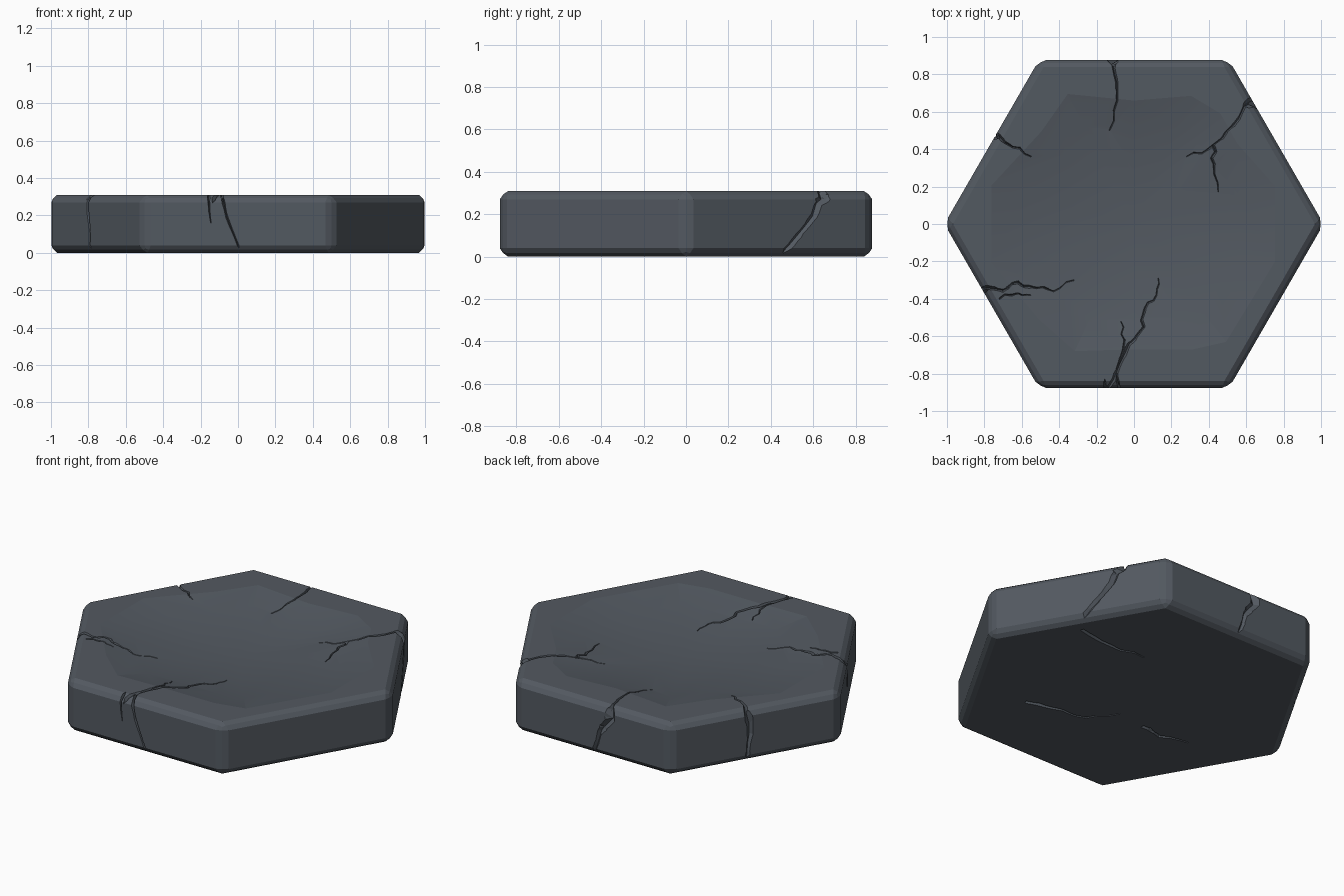
import bpy, bmesh, math, random
from mathutils import Vector
from mathutils.bvhtree import BVHTree

if "Cube" in bpy.data.objects:
    bpy.data.objects.remove(bpy.data.objects["Cube"])

random.seed(4)
H, R = 0.31, 1.014
stone = bpy.data.materials.new("slate grey")
stone.diffuse_color = (0.086, 0.1, 0.119, 1)
stone.use_nodes = True
stone.node_tree.nodes["Principled BSDF"].inputs["Base Color"].default_value = stone.diffuse_color


def make(name, bm):
    bmesh.ops.recalc_face_normals(bm, faces=bm.faces)
    me = bpy.data.meshes.new(name)
    bm.to_mesh(me)
    bm.free()
    ob = bpy.data.objects.new(name, me)
    bpy.context.collection.objects.link(ob)
    return ob


def cut(target, cutter):
    bpy.context.view_layer.objects.active = target
    m = target.modifiers.new("cut", 'BOOLEAN')
    m.operation, m.solver, m.object = 'DIFFERENCE', 'EXACT', cutter
    bpy.ops.object.modifier_apply(modifier=m.name)
    bpy.data.objects.remove(cutter)


# hexagonal slab with worn edges
bm = bmesh.new()
hexa = [(R * math.cos(i * math.pi / 3), R * math.sin(i * math.pi / 3)) for i in range(6)]
low = [bm.verts.new((x, y, 0)) for x, y in hexa]
high = [bm.verts.new((x, y, H)) for x, y in hexa]
bm.faces.new(low[::-1])
bm.faces.new(high)
for i in range(6):
    k = (i + 1) % 6
    bm.faces.new((low[i], low[k], high[k], high[i]))
bmesh.ops.bevel(bm, geom=list(bm.edges), offset=0.04, segments=2, profile=0.35,
                affect='EDGES', clamp_overlap=True)
slab = make("stone_slab", bm)

# shallow uneven hollow in the top
outline = [(15, .78), (38, .70), (52, .75), (66, .75), (90, .66), (117, .78), (135, .70),
           (165, .79), (195, .79), (225, .72), (245, .75), (270, .67), (295, .74),
           (308, .80), (325, .75), (345, .78)]
bm = bmesh.new()
rings = []
for f, z in [(1.0, H + .2), (1.0, H), (.75, H - .034), (.42, H - .06)]:
    rings.append([bm.verts.new((f * r * math.cos(math.radians(a)),
                                f * r * math.sin(math.radians(a)), z)) for a, r in outline])
n = len(outline)
bm.faces.new(rings[0])
for a, b in zip(rings, rings[1:]):
    for i in range(n):
        bm.faces.new((a[i], a[(i + 1) % n], b[(i + 1) % n], b[i]))
mid = bm.verts.new((0, 0, H - .075))
for i in range(n):
    bm.faces.new((rings[-1][i], rings[-1][(i + 1) % n], mid))
cut(slab, make("hollow_cutter", bm))

tmp = bmesh.new()
tmp.from_mesh(slab.data)
tree = BVHTree.FromBMesh(tmp)
tmp.free()


def crack(pts, normal, w0, w1, depth, steps=3, jitter=.012):
    """V-shaped groove along a path on the surface, tapering from w0 to w1."""
    normal = Vector(normal).normalized()
    pts = [Vector(p) for p in pts]
    path = []
    for a, b in zip(pts, pts[1:]):
        side = normal.cross(b - a).normalized()
        for k in range(steps):
            j = random.uniform(-jitter, jitter) if k else 0
            path.append(a.lerp(b, k / steps) + side * j)
    path.append(pts[-1])
    bm = bmesh.new()
    secs = []
    for i, p in enumerate(path):
        t = i / (len(path) - 1)
        d = path[min(i + 1, len(path) - 1)] - path[max(i - 1, 0)]
        side = normal.cross(d).normalized()
        w = (w0 + (w1 - w0) * t) * random.uniform(.7, 1.25)
        dep = depth * (1 - .7 * t)
        hit = tree.ray_cast(p + normal * .3, -normal)[0]
        p = hit if hit else p
        up = .03
        wide = w * .5 * (1 + up / dep)
        off = random.uniform(-.3, .3) * w
        secs.append([bm.verts.new(p + normal * up + side * wide),
                     bm.verts.new(p + normal * up - side * wide),
                     bm.verts.new(p - normal * dep + side * off)])
    for a, b in zip(secs, secs[1:]):
        for i in range(3):
            k = (i + 1) % 3
            bm.faces.new((a[i], a[k], b[k], b[i]))
    bm.faces.new(secs[0])
    bm.faces.new(secs[-1])
    bmesh.ops.triangulate(bm, faces=bm.faces)
    cut(slab, make("crack_cutter", bm))


# cracks across the top, each starting outside the rim
up = (0, 0, 1)
top = [
    ([(-.15, -.90), (-.10, -.80), (-.03, -.64), (.05, -.55), (.06, -.45), (.12, -.38), (.13, -.29)], .022),
    ([(-.09, -.90), (-.09, -.77), (-.05, -.62), (-.07, -.52)], .014),
    ([(-.84, -.34), (-.70, -.36), (-.62, -.31), (-.52, -.34), (-.43, -.36), (-.32, -.30)], .022),
    ([(-.72, -.40), (-.62, -.37), (-.55, -.38)], .012),
    ([(-.77, .49), (-.65, .41), (-.55, .36)], .018),
    ([(-.12, .90), (-.10, .80), (-.09, .66), (-.13, .50)], .016),
    ([(.64, .70), (.58, .60), (.50, .50), (.40, .40), (.28, .36)], .022),
    ([(.42, .42), (.43, .32), (.45, .17)], .016),
]
for pts, w in top:
    crack([(x, y, H) for x, y in pts], up, w, .005, .028)

# cracks running down the sides
c, s = math.cos(math.pi / 6), .5
sides = [
    ([(-.15, -.875, .33), (-.155, -.875, .25), (-.145, -.875, .16)], (0, -1, 0), .014, .004),
    ([(-.10, -.875, .33), (-.06, -.875, .19), (.02, -.875, -.01)], (0, -1, 0), .016, .007),
    ([(-.80, -.364, .33), (-.795, -.373, .16), (-.785, -.39, -.01)], (-c, -s, 0), .020, .012),
    ([(-.735, .477, .33), (-.74, .468, .16), (-.73, .485, -.01)], (-c, s, 0), .045, .022),
    ([(-.12, .875, .33), (-.09, .875, .2), (-.04, .875, .12), (.01, .875, -.01)], (0, 1, 0), .065, .014),
    ([(.63, .66, .33), (.65, .63, .25), (.705, .53, .1), (.75, .45, -.01)], (c, s, 0), .06, .016),
]
for pts, nrm, w0, w1 in sides:
    crack(pts, nrm, w0, w1, .03, jitter=.005)

# cracks on the underside
for pts in [[(.68, .37), (.45, .34), (.23, .36)],
            [(.41, -.42), (.2, -.36), (.05, -.34), (-.06, -.19)],
            [(-.24, -.22), (-.38, -.24), (-.54, -.19)]]:
    crack([(x, y, 0) for x, y in pts], (0, 0, -1), .026, .006, .03)

slab.data.materials.clear()
slab.data.materials.append(stone)
for p in slab.data.polygons:
    p.material_index = 0
bpy.context.view_layer.objects.active = slab
slab.select_set(True)
bpy.ops.object.shade_smooth_by_angle(angle=math.radians(8))
